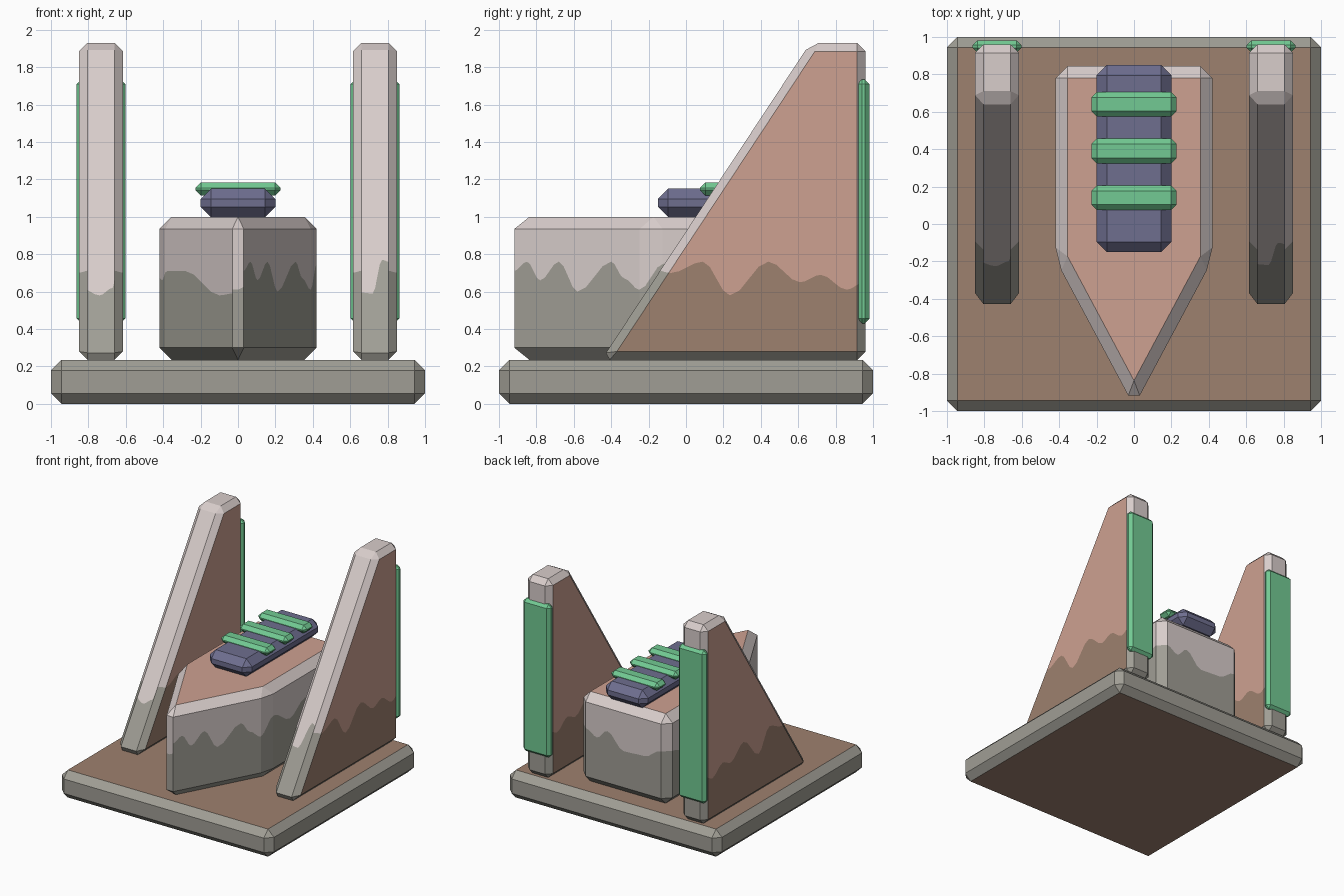
import bpy, bmesh, math
from mathutils import Vector

if "Cube" in bpy.data.objects:
    bpy.data.objects.remove(bpy.data.objects["Cube"])


def material(name, rgb):
    m = bpy.data.materials.new(name)
    lin = [(c / 255 / 12.92 if c < 11 else ((c / 255 + 0.055) / 1.055) ** 2.4) for c in rgb]
    m.diffuse_color = (*lin, 1)
    m.use_nodes = True
    m.node_tree.nodes["Principled BSDF"].inputs["Base Color"].default_value = m.diffuse_color
    return m


SALMON = material("salmon", (206, 161, 145))
BROWN = material("brown", (158, 129, 111))
PALE = material("pale pink grey", (216, 205, 203))
GREY = material("stone grey", (160, 158, 149))
GREEN = material("green", (114, 202, 147))
PURPLE = material("slate purple", (110, 110, 143))


def prism(points, axis, lo, hi, bevel):
    """Extrude a 2D outline along x or z and chamfer every edge."""
    bm = bmesh.new()
    place = (lambda p, t: (t, p[0], p[1])) if axis == 0 else (lambda p, t: (p[0], p[1], t))
    bottom = bm.faces.new([bm.verts.new(place(p, lo)) for p in points])
    ext = bmesh.ops.extrude_face_region(bm, geom=[bottom], use_keep_orig=True)
    top = [v for v in ext["geom"] if isinstance(v, bmesh.types.BMVert)]
    bmesh.ops.translate(bm, verts=top, vec=place((0, 0), hi - lo))
    bmesh.ops.recalc_face_normals(bm, faces=bm.faces)
    bmesh.ops.bevel(bm, geom=bm.edges[:], offset=bevel, offset_type='OFFSET',
                    segments=1, profile=0.5, affect='EDGES')
    bmesh.ops.recalc_face_normals(bm, faces=bm.faces)
    bm.normal_update()
    return bm


def box(x0, x1, y0, y1, z0, z1, bevel):
    return prism([(x0, y0), (x1, y0), (x1, y1), (x0, y1)], 2, z0, z1, bevel)


def finish(bm, name, mats):
    me = bpy.data.meshes.new(name)
    bm.to_mesh(me)
    bm.free()
    for m in mats:
        me.materials.append(m)
    ob = bpy.data.objects.new(name, me)
    bpy.context.collection.objects.link(ob)
    return ob


def height(table, t):
    if t <= table[0][0]:
        return table[0][1]
    for (a, za), (b, zb) in zip(table, table[1:]):
        if t <= b:
            return za + (zb - za) * (t - a) / (b - a)
    return table[-1][1]


def smooth(table, n=4):
    """Ease between the crests and dips of a wave line."""
    out = []
    for (a, za), (b, zb) in zip(table, table[1:]):
        for i in range(n):
            k = i / n
            out.append((a + (b - a) * k, za + (zb - za) * (1 - math.cos(math.pi * k)) / 2))
    return out + [table[-1]]


def cut(bm, faces, co, no):
    if faces:
        geom = list({v for f in faces for v in f.verts}) + \
            list({e for f in faces for e in f.edges}) + faces
        bmesh.ops.bisect_plane(bm, geom=geom, dist=1e-5, plane_co=co, plane_no=no)


def two_tone(bm, cap_axis, right, left, ends):
    """Cut a wavy line round the part; caps and edges get an upper and a lower colour."""
    def side(f):
        return 0 if f.normal.x > 0.3 else 1 if f.normal.x < -0.3 else 2

    tables = (right, left, ends)
    axes = (1, 1, 0)
    for s, (table, ax) in enumerate(zip(tables, axes)):
        def chosen():
            bm.normal_update()
            return [f for f in bm.faces if side(f) == s
                    and min(v.co.z for v in f.verts) < 0.80
                    and max(v.co.z for v in f.verts) > 0.55]
        for t, z in table:
            co, no = Vector((0, 0, 0)), Vector((0, 0, 0))
            co[ax], no[ax] = t, 1
            cut(bm, chosen(), co, no)
        for (a, za), (b, zb) in zip(table, table[1:]):
            co, no = Vector((0, 0, za)), Vector((0, 0, b - a))
            co[ax], no[ax] = a, za - zb
            cut(bm, [f for f in chosen() if a < f.calc_center_median()[ax] < b], co, no)
        # level line beyond the two ends of the wave
        for inside, (t, z) in ((lambda c: c < table[0][0], table[0]),
                               (lambda c: c > table[-1][0], table[-1])):
            cut(bm, [f for f in chosen() if inside(f.calc_center_median()[ax])],
                Vector((0, 0, z)), Vector((0, 0, 1)))
    bm.normal_update()
    for f in bm.faces:
        s = side(f)
        c = f.calc_center_median()
        low = c.z < height(tables[s], c[axes[s]])
        cap = abs(f.normal[cap_axis]) > 0.95
        f.material_index = (0 if cap else 2) + (1 if low else 0)


TONES = [SALMON, BROWN, PALE, GREY]

# base slab: brown top and bottom, grey rim
bm = box(-1, 1, -1, 1, 0, 0.235, 0.056)
for f in bm.faces:
    f.material_index = 0 if abs(f.normal.z) > 0.95 else 1
finish(bm, "base_slab", [BROWN, GREY])

# pointed pedestal
bm = prism([(-0.42, 0.845), (-0.42, -0.19), (0, -0.975), (0.42, -0.19), (0.42, 0.845)],
           2, 0.235, 1.0, 0.065)
right = [(-0.92, 0.71), (-0.85, 0.76), (-0.78, 0.66), (-0.68, 0.76), (-0.58, 0.60), (-0.40, 0.76),
         (-0.33, 0.67), (-0.25, 0.61), (-0.12, 0.75), (0.1, 0.64), (0.3, 0.74), (0.5, 0.61), (0.78, 0.71)]
left = [(-0.92, 0.59), (-0.79, 0.58), (-0.45, 0.71), (-0.27, 0.71), (-0.18, 0.66), (0.0, 0.74),
        (0.2, 0.62), (0.4, 0.75), (0.6, 0.64), (0.78, 0.70)]
ends = [(-0.35, 0.70), (-0.2, 0.62), (0.0, 0.61), (0.15, 0.74), (0.25, 0.66), (0.35, 0.71)]
two_tone(bm, 2, smooth(right), smooth(left), smooth(ends))
finish(bm, "pedestal", TONES)

# sloping fins with a plate on the back of each
fin_wave = [(-0.25, 0.62), (-0.18, 0.72), (-0.08, 0.70), (0.09, 0.76), (0.235, 0.58), (0.44, 0.76),
            (0.61, 0.65), (0.72, 0.69), (0.86, 0.61), (0.95, 0.65)]
for name, cx, ends in (
        ("left", -0.7325, [(-0.84, 0.62), (-0.74, 0.58), (-0.67, 0.62), (-0.65, 0.72)]),
        ("right", 0.7325, [(0.62, 0.60), (0.72, 0.59), (0.77, 0.77), (0.83, 0.75)])):
    bm = prism([(-0.453, 0.235), (0.96, 0.235), (0.96, 1.93), (0.665, 1.93)],
               0, cx - 0.1175, cx + 0.1175, 0.045)
    two_tone(bm, 0, smooth(fin_wave), smooth(fin_wave), smooth(ends))
    finish(bm, name + "_fin", TONES)
    finish(box(cx - 0.13, cx + 0.13, 0.915, 0.982, 0.43, 1.735, 0.026), name + "_back_plate", [GREEN])

# cushion block with three cross bars
finish(box(-0.2, 0.2, -0.15, 0.85, 0.998, 1.15, 0.055), "top_block", [PURPLE])
for i in range(3):
    y = 0.14 + 0.25 * i
    finish(box(-0.228, 0.228, y - 0.066, y + 0.066, 1.115, 1.183, 0.029), "cross_bar_%d" % (i + 1), [GREEN])
